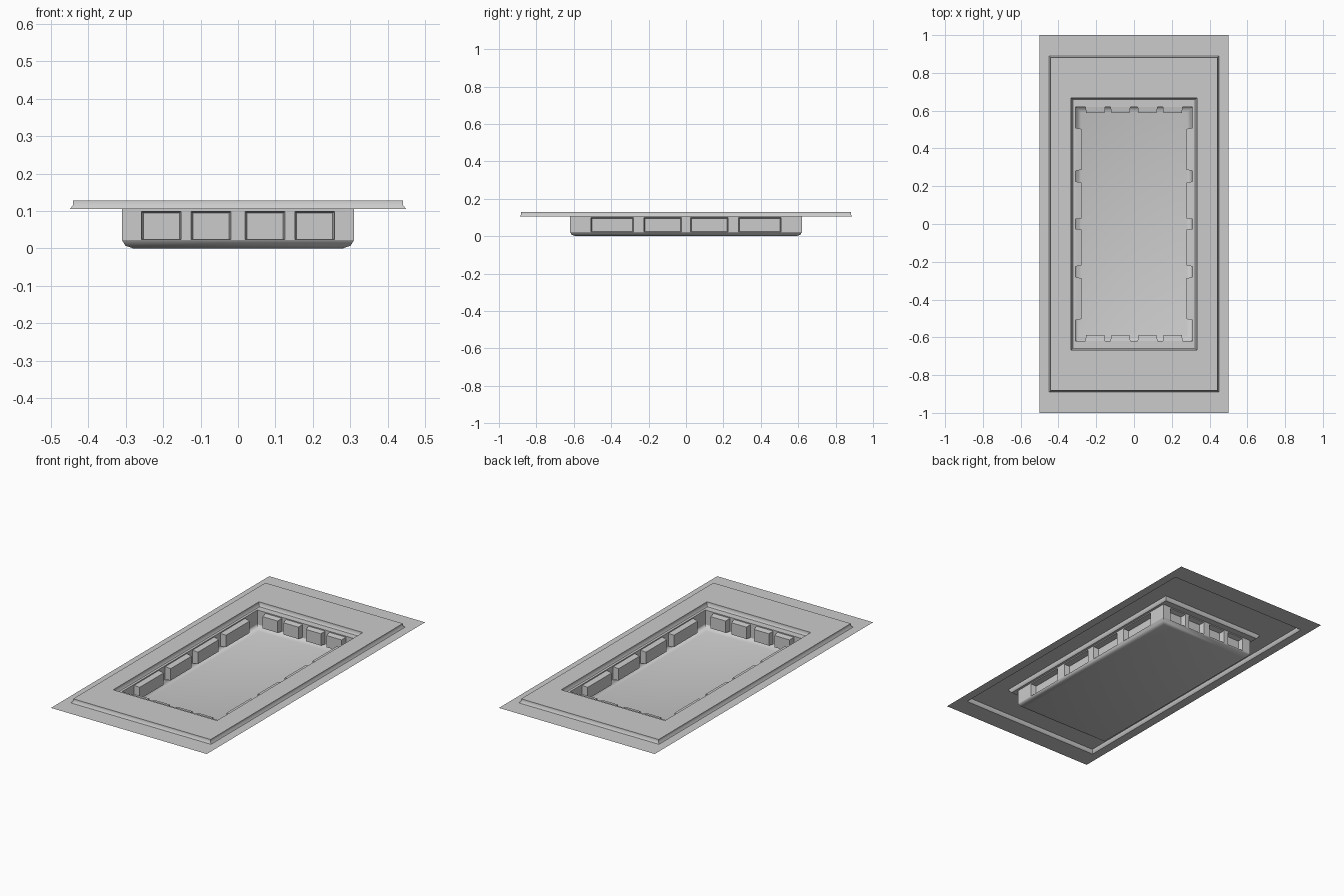
import bpy, bmesh
from mathutils import Vector

if "Cube" in bpy.data.objects:
    bpy.data.objects.remove(bpy.data.objects["Cube"])

HX, HY = 0.31, 0.62          # tray half sizes
RIM, FOOT = 0.105, 0.022     # tray wall top and bottom heights


def finish(bm, name):
    bmesh.ops.remove_doubles(bm, verts=bm.verts, dist=1e-5)
    me = bpy.data.meshes.new(name)
    bm.to_mesh(me)
    bm.free()
    ob = bpy.data.objects.new(name, me)
    bpy.context.collection.objects.link(ob)
    bpy.ops.object.select_all(action='DESELECT')
    ob.select_set(True)
    bpy.context.view_layer.objects.active = ob
    bpy.ops.object.shade_smooth_by_angle(angle=0.7)
    return ob


def nested_rings(name, rings, cap=False):
    """Sheet through rectangles (half x, half y, z), from outside to inside."""
    bm = bmesh.new()
    loops = [[bm.verts.new((sx * x, sy * y, z))
              for sx, sy in ((-1, -1), (1, -1), (1, 1), (-1, 1))]
             for x, y, z in rings]
    for a, b in zip(loops, loops[1:]):
        for i in range(4):
            j = (i + 1) % 4
            bm.faces.new((a[i], a[j], b[j], b[i]))
    if cap:
        bm.faces.new(loops[-1])
    return finish(bm, name)


def pocket_wall(name, d, half, dist, pockets):
    """Tray wall running along d, with pockets pushed into the tray."""
    d = Vector(d)
    n = Vector((-d.y, d.x, 0))
    lo, hi, depth, t = 0.023, 0.099, 0.032, 0.005
    bm = bmesh.new()

    def quad(pts):
        bm.faces.new([bm.verts.new(d * s + n * (k - dist) + Vector((0, 0, z)))
                      for s, z, k in pts])

    def rect(s0, s1, z1, z0, k=0):
        return [(s0, z1, k), (s1, z1, k), (s1, z0, k), (s0, z0, k)]

    # plain strips above and below, and posts between pockets
    ends = [-half] + [v for p in pockets for v in p] + [half]
    for i, (s0, s1) in enumerate(zip(ends, ends[1:])):
        quad(rect(s0, s1, RIM, hi))
        quad(rect(s0, s1, lo, FOOT))
        if i % 2 == 0:
            quad(rect(s0, s1, hi, lo))
        else:
            # tapered pocket
            a = rect(s0, s1, hi, lo)
            b = rect(s0 + t, s1 - t, hi - t, lo + t / 2, depth)
            for j in range(4):
                m = (j + 1) % 4
                quad((a[j], a[m], b[m], b[j]))
            quad(b)
    return finish(bm, name)


def spans(pairs):
    """Mirrored (start, end) spans from (centre, width) pairs."""
    return sorted((s * c - w / 2, s * c + w / 2) for c, w in pairs for s in (-1, 1))


# outer sheet, raised frame and inner ledge
nested_rings("surround_panel", [
    (0.5, 1.0, 0.105), (0.449, 0.889, 0.105), (0.441, 0.881, 0.116),
    (0.441, 0.881, 0.128), (0.333, 0.668, 0.128), (0.333, 0.668, 0.116),
    (0.324, 0.659, RIM), (HX, HY, RIM)])

# tray floor with rounded lower edge
nested_rings("tray_floor", [
    (HX - i, HY - i, z) for i, z in ((0, FOOT), (0.009, 0.007), (0.029, 0))], cap=True)

# four tray walls
short = spans(((0.072, 0.106), (0.205, 0.106)))
long = spans(((0.125, 0.2), (0.395, 0.227)))
pocket_wall("front_wall", (1, 0, 0), HX, HY, short)
pocket_wall("back_wall", (-1, 0, 0), HX, HY, short)
pocket_wall("right_wall", (0, 1, 0), HY, HX, long)
pocket_wall("left_wall", (0, -1, 0), HY, HX, long)
